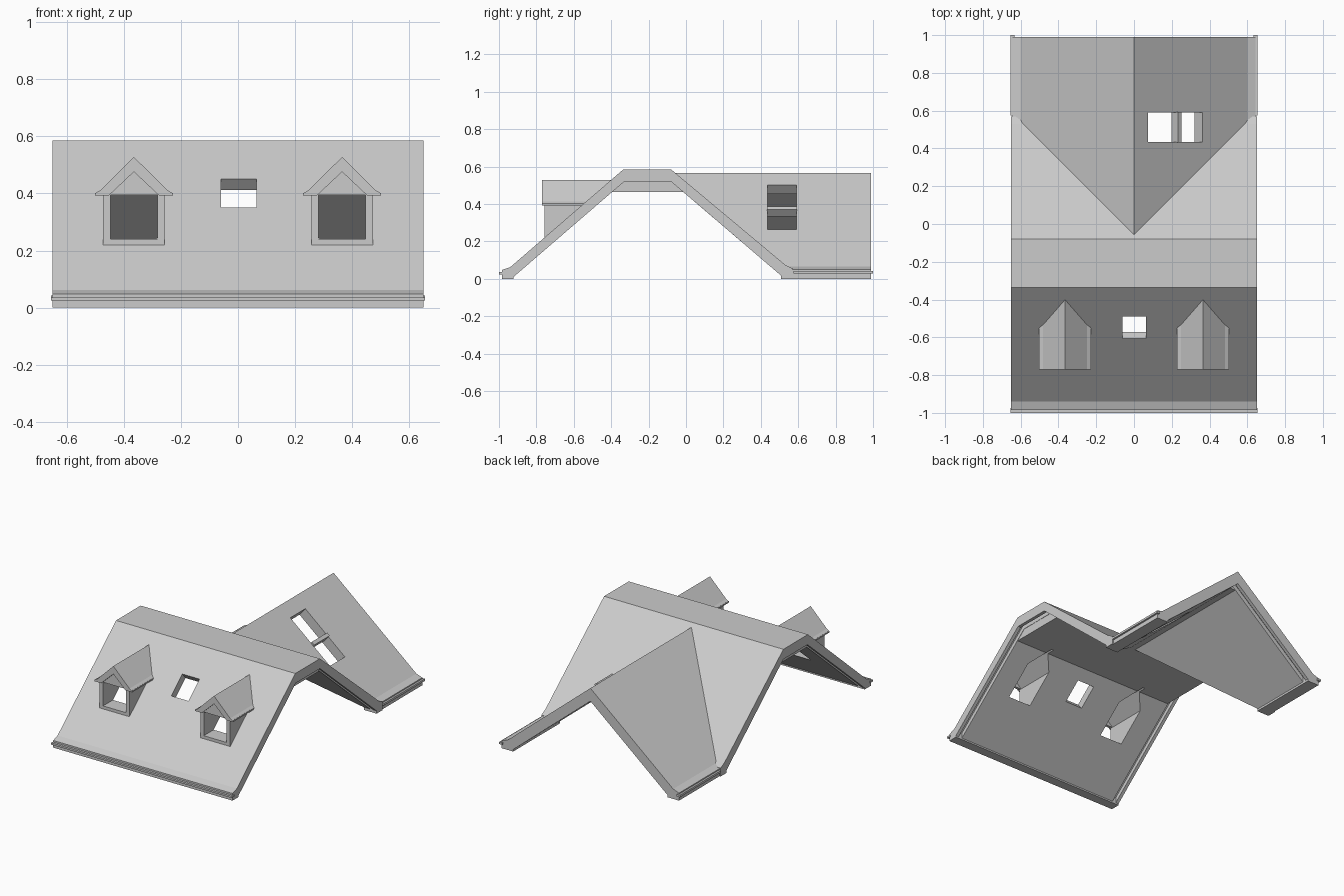
import bpy, bmesh, math
from mathutils import Matrix

if "Cube" in bpy.data.objects:
    bpy.data.objects.remove(bpy.data.objects["Cube"])


def finish(name, bm):
    bmesh.ops.recalc_face_normals(bm, faces=bm.faces)
    me = bpy.data.meshes.new(name)
    bm.to_mesh(me)
    bm.free()
    ob = bpy.data.objects.new(name, me)
    bpy.context.collection.objects.link(ob)
    return ob


def prism(name, pts, a, b, axis):
    """Extrude a closed profile along x (points are y,z) or y (points are x,z)."""
    bm = bmesh.new()
    def ring(t):
        return [bm.verts.new((t, p, q) if axis == 'x' else (p, t, q)) for p, q in pts]
    r0, r1 = ring(a), ring(b)
    n = len(pts)
    bm.faces.new(r0)
    bm.faces.new(r1[::-1])
    for i in range(n):
        bm.faces.new((r0[i], r0[(i + 1) % n], r1[(i + 1) % n], r1[i]))
    return finish(name, bm)


def box(name, loc, size, rot=0, axis='X'):
    bm = bmesh.new()
    bmesh.ops.create_cube(bm, size=1, matrix=Matrix.Translation(loc)
                          @ Matrix.Rotation(rot, 4, axis) @ Matrix.Diagonal((*size, 1)))
    return finish(name, bm)


def boolean(ob, other, op):
    m = ob.modifiers.new(op, 'BOOLEAN')
    m.operation, m.solver, m.object = op, 'EXACT', other
    bpy.context.view_layer.objects.active = ob
    bpy.ops.object.modifier_apply(modifier=m.name)
    bpy.data.objects.remove(other)


def cut(ob, other):
    boolean(ob, other, 'DIFFERENCE')


def mirrored(half):
    """Full profile from its right half, listed from the apex outwards."""
    return half + [(-p, q) for p, q in reversed(half) if p > 0]


def raised(pts, d):
    return [(p, q + d if q > -0.05 else q) for p, q in pts]


# main roof and rear wing as solids
roof = prism("roof", [(-.985, 0), (-.985, .047), (-.94, .062), (-.335, .585), (-.08, .585),
                      (.53, .075), (.57, .055), (.57, 0)], -.65, .65, 'x')
wing = prism("wing", mirrored([(0, .565), (.6, .065), (.643, .05), (.643, 0)]), -.2, .99, 'y')
boolean(roof, wing, 'UNION')

# dormer bodies and little gable roofs
for s in (-1, 1):
    c = s * .365
    body = mirrored([(0, .50), (.108, .398), (.108, .20)])
    cap = mirrored([(0, .528), (.117, .412), (.134, .402), (.134, .393), (.09, .393), (0, .476)])
    cap = [(.0, .528), (.117, .412), (.134, .402), (.134, .393), (.088, .393), (0, .476),
           (-.088, .393), (-.134, .393), (-.134, .402), (-.117, .412)]
    boolean(roof, prism("dormer", [(x + c, z) for x, z in body], -.757, -.4, 'y'), 'UNION')
    boolean(roof, prism("dormer_roof", [(x + c, z) for x, z in cap], -.77, -.39, 'y'), 'UNION')

# hollow out the underside, with flat ceilings
main_in = [(-.922, -.1), (-.922, .01), (-.394, .465), (-.016, .465), (.507, .018), (.507, -.1)]
main_end = [(-.922, -.1), (-.922, .01), (-.33, .52), (-.08, .52), (.507, .018), (.507, -.1)]
wing_in = [(.02, .4633), (.56, .0135), (.56, -.1), (-.56, -.1), (-.56, .0135), (-.02, .4633)]
wing_end = mirrored([(0, .48), (.56, .0135), (.56, -.1)])
cut(roof, prism("main_hollow", main_in, -.7, .7, 'x'))
cut(roof, prism("wing_hollow", wing_in, -.2, 1.1, 'y'))

# gable ends: raised ends and a groove behind the edge boards
for s in (-1, 1):
    cut(roof, prism("main_end", main_end, s * .6, s * .72, 'x'))
    cut(roof, prism("main_groove", raised(main_end, .035), s * .602, s * .628, 'x'))
cut(roof, prism("wing_end", wing_end, .94, 1.12, 'y'))
cut(roof, prism("wing_groove", raised(wing_end, .035), .942, .968, 'y'))

# dormer interiors and front openings
for s in (-1, 1):
    c = s * .365
    room = mirrored([(0, .472), (.083, .395), (.083, .24)])
    cut(roof, prism("dormer_room", [(x + c, z) for x, z in room], -.74, -.34, 'y'))
    cut(roof, box("dormer_opening", (c, -.74, .3175), (.166, .1, .155)))

# skylights in the front slope and in the wing
t_front, t_wing = math.atan(.864), math.atan(.833)
cut(roof, box("skylight_cut", (.002, -.5475, .401), (.125, .115 / math.cos(t_front), .26), t_front))
cut(roof, box("wing_window_cut", (.2185, .5125, .383),
              (.287 / math.cos(t_wing), .155, .26), t_wing, 'Y'))
box("wing_window_bar", (.225, .5125, .36), (.024, .16, .05), t_wing, 'Y')

# gutters
box("front_gutter", (0, -.987, .030), (1.31, .026, .012))
for s in (-1, 1):
    box("wing_gutter", (s * .644, .787, .035), (.022, .426, .014))
    for c in (-.365, .365):
        box("dormer_gutter", (c + s * .131, -.66, .397), (.012, .22, .009))
